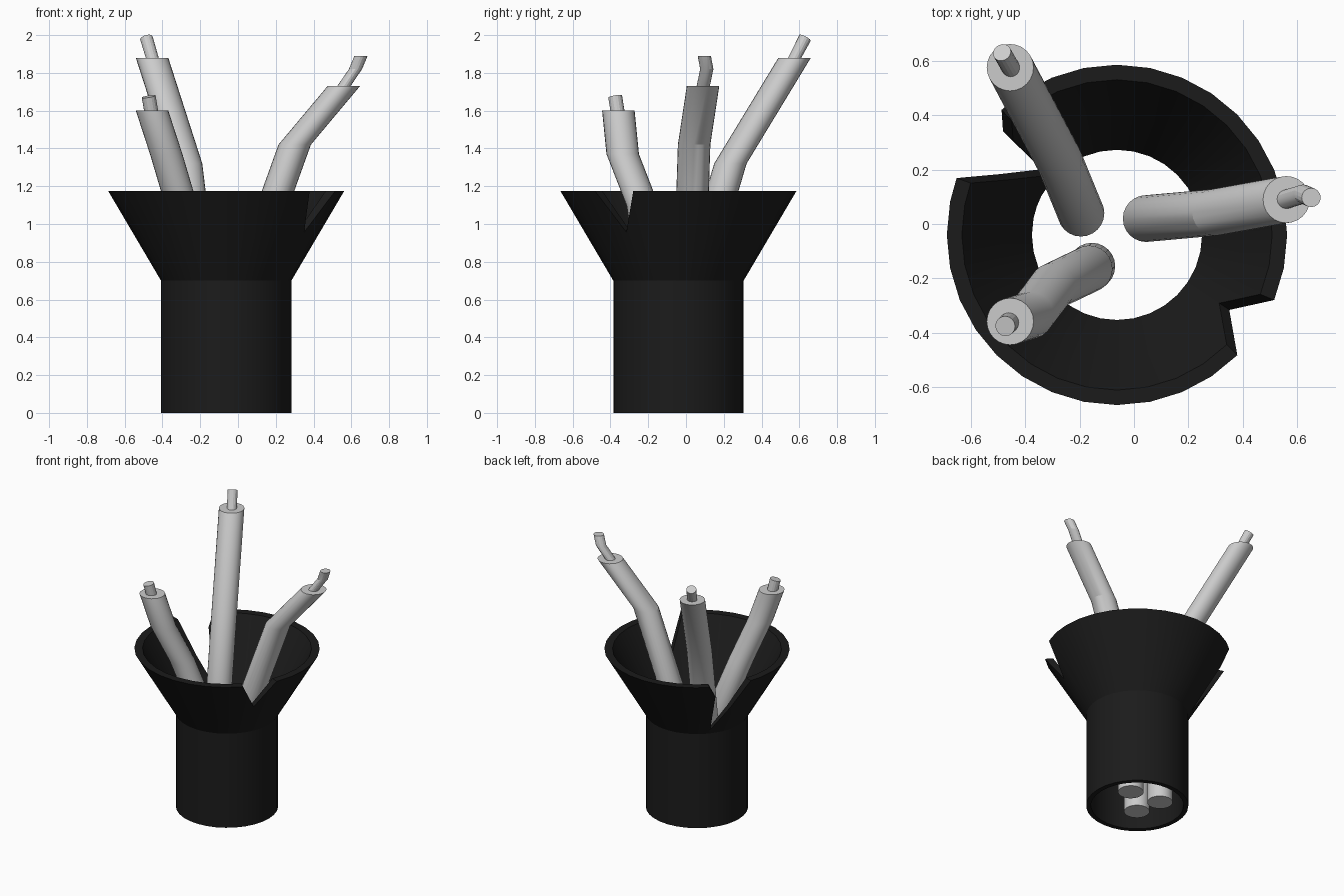
import bpy, bmesh, math
from mathutils import Vector

if "Cube" in bpy.data.objects:
    bpy.data.objects.remove(bpy.data.objects["Cube"])

CX, CY = -0.0625, -0.04          # sleeve axis


def finish(bm, name, mat=None):
    bmesh.ops.recalc_face_normals(bm, faces=bm.faces[:])
    me = bpy.data.meshes.new(name)
    bm.to_mesh(me)
    bm.free()
    ob = bpy.data.objects.new(name, me)
    bpy.context.collection.objects.link(ob)
    if mat:
        me.materials.append(mat)
    bpy.ops.object.select_all(action='DESELECT')
    ob.select_set(True)
    bpy.context.view_layer.objects.active = ob
    bpy.ops.object.shade_smooth_by_angle(angle=math.radians(20))
    return ob


def bridge(bm, a, b):
    n = len(a)
    for i in range(n):
        bm.faces.new((a[i], a[(i + 1) % n], b[(i + 1) % n], b[i]))


def rod(name, path, radius, sides=24, square_tip=False):
    """Sweep a level circle along a path; the tip may be cut square instead."""
    bm = bmesh.new()
    pts = [Vector(p) for p in path]
    rings = []
    for k, p in enumerate(pts):
        u, v = Vector((1, 0, 0)), Vector((0, 1, 0))
        if square_tip and k == len(pts) - 1:
            q = Vector((0, 0, 1)).rotation_difference(p - pts[k - 1])
            u, v = q @ u, q @ v
        ring = []
        for i in range(sides):
            a = math.tau * i / sides
            ring.append(bm.verts.new(p + radius * (math.cos(a) * u + math.sin(a) * v)))
        rings.append(ring)
    for a, b in zip(rings, rings[1:]):
        bridge(bm, a, b)
    bm.faces.new(rings[0])
    bm.faces.new(rings[-1])
    return finish(bm, name)


# Flared sleeve: columns of (angle, flare height 0..1); lowered columns form the tears
black = bpy.data.materials.new("black_rubber")
black.diffuse_color = (0.011, 0.011, 0.011, 1)
black.use_nodes = True
black.node_tree.nodes["Principled BSDF"].inputs["Base Color"].default_value = black.diffuse_color
step = 11.25
columns = [(i * step, 1.0) for i in range(32) if i not in (12, 13, 14, 29)]
columns += [(29 * step, 0.54)]                                   # front right tear
columns += [(132.7, 1.0), (137.7, 0.79), (139, 0.08),
            (152.6, 0.5), (160.5, 1.0)]                          # back left tear
columns.sort()

bm = bmesh.new()
loops = []
for deg, t in columns:
    a = math.radians(deg)
    z = 0.7 + 0.475 * t
    section = [(0.345, 0), (0.345, 0.7), (0.345 + 0.28 * t, z),
               (0.3125 + 0.2575 * t, z), (0.3125, 0.7), (0.3125, 0)]
    loops.append([bm.verts.new((CX + r * math.cos(a), CY + r * math.sin(a), h))
                  for r, h in section])
for a, b in zip(loops, loops[1:] + loops[:1]):
    bridge(bm, a, b)
finish(bm, "torn_sleeve", black)

# Insulated cables
rod("cable_back", [(-0.195, 0.04, 0.04), (-0.195, 0.04, 0.66),
                   (-0.275, 0.235, 1.32), (-0.455, 0.575, 1.88)], 0.086)
rod("cable_left", [(-0.155, -0.155, 0.04), (-0.165, -0.165, 0.72), (-0.30, -0.23, 1.1),
                   (-0.38, -0.335, 1.37), (-0.455, -0.358, 1.6)], 0.086)
rod("cable_right", [(0.045, 0.02, 0.04), (0.045, 0.02, 0.71),
                    (0.30, 0.043, 1.42), (0.56, 0.09, 1.73)], 0.086)

# Bare wire ends
rod("wire_back", [(-0.445, 0.56, 1.85), (-0.485, 0.63, 1.985)], 0.034, 16, True)
rod("wire_left", [(-0.455, -0.358, 1.57), (-0.473, -0.375, 1.675)], 0.037, 16, True)
rod("wire_right", [(0.54, 0.085, 1.7), (0.622, 0.11, 1.82), (0.651, 0.097, 1.89)], 0.035, 16)
